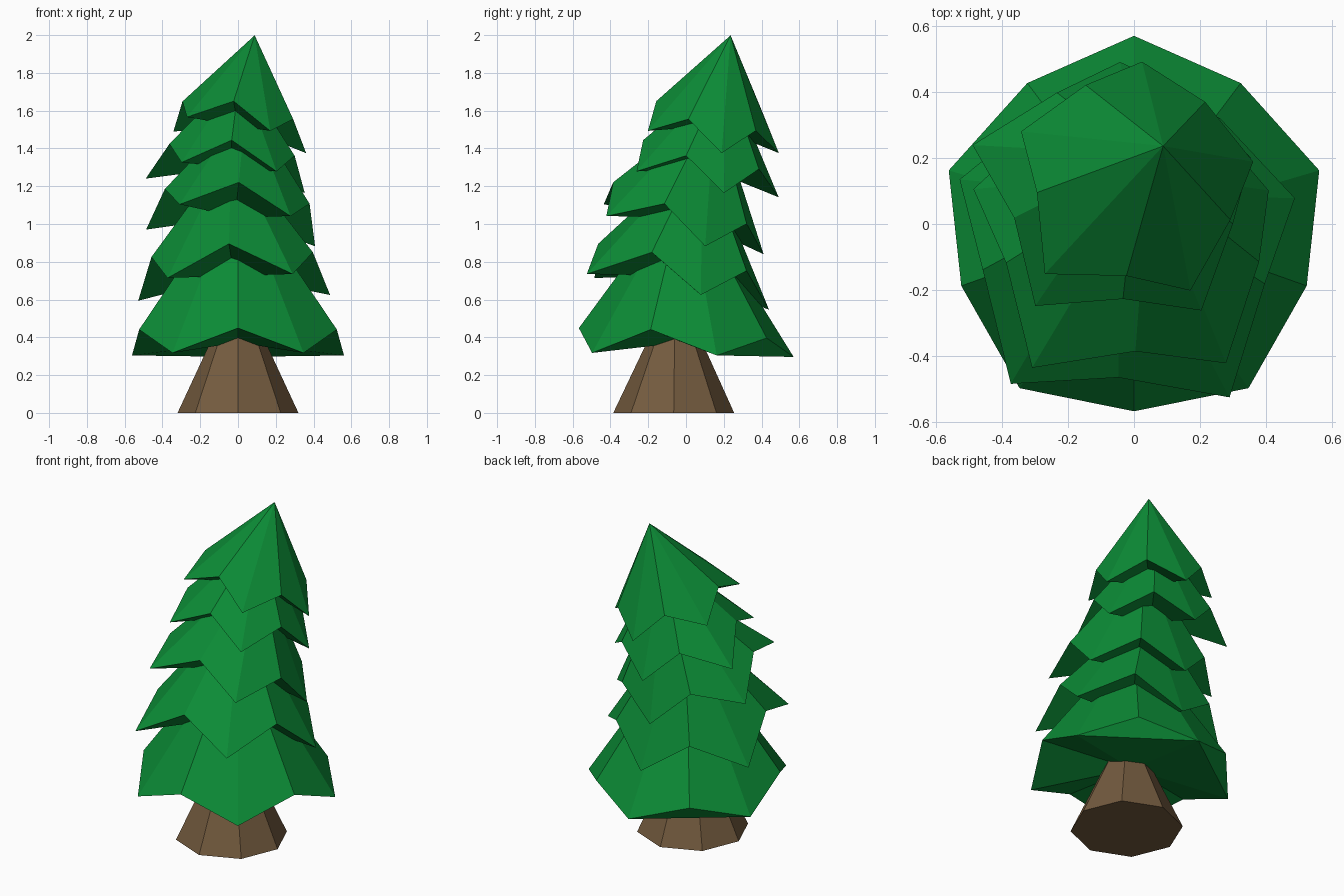
import bpy, bmesh
from math import radians, cos, sin, pi
from mathutils import Vector

cube = bpy.data.objects.get("Cube")
if cube:
    bpy.data.objects.remove(cube)


def material(name, rgb):
    mat = bpy.data.materials.new(name)
    mat.use_nodes = True
    color = (*rgb, 1)
    mat.diffuse_color = color
    mat.node_tree.nodes["Principled BSDF"].inputs["Base Color"].default_value = color
    return mat


def finish(name, bm, mat):
    bmesh.ops.recalc_face_normals(bm, faces=bm.faces)
    mesh = bpy.data.meshes.new(name)
    bm.to_mesh(mesh)
    bm.free()
    mesh.materials.append(mat)
    obj = bpy.data.objects.new(name, mesh)
    bpy.context.collection.objects.link(obj)
    return obj


def ring(bm, center, radii, start, turn=None):
    """One vertex per radius, evenly spaced around the centre."""
    verts = []
    for i, radius in enumerate(radii):
        a = start + 2 * pi * i / len(radii)
        p = Vector((radius * cos(a), radius * sin(a), 0))
        if turn:
            p.rotate(turn)
        verts.append(bm.verts.new(Vector(center) + p))
    return verts


def foliage_tier(name, center, lean, r_tips, r_notch, notch, height, spin, closed=()):
    """Zigzag-edged cone: five low tips, five raised notches, one apex.
    The underside fans to a middle point; closed notches are filled below."""
    center = Vector(center)
    axis = Vector((*lean, 1)).normalized()
    turn = Vector((0, 0, 1)).rotation_difference(axis)
    start = radians(spin)
    bm = bmesh.new()
    tips = ring(bm, center, r_tips, start, turn)
    notches = ring(bm, center + axis * notch, [r_notch] * 5, start + pi / 5, turn)
    apex = bm.verts.new(center + axis * height)
    middle = bm.verts.new(center + axis * notch / 2)
    for i in range(5):
        a, n, b = tips[i], notches[i], tips[(i + 1) % 5]
        bm.faces.new((a, n, apex))
        bm.faces.new((n, b, apex))
        if i in closed:
            n.co -= axis * notch * 0.25
            bm.faces.new((b, n, a))
            bm.faces.new((b, a, middle))
        else:
            bm.faces.new((n, a, middle))
            bm.faces.new((b, n, middle))
    return finish(name, bm, green)


green = material("leaf green", (0.0035, 0.262, 0.037))
brown = material("bark brown", (0.173, 0.104, 0.049))

# Tapered eight-sided trunk
bm = bmesh.new()
base = ring(bm, (0, -0.065, 0), [0.32] * 8, 0)
top = ring(bm, (0, -0.06, 0.42), [0.125] * 8, 0)
for i in range(8):
    j = (i + 1) % 8
    bm.faces.new((base[i], base[j], top[j], top[i]))
bm.faces.new(base)
bm.faces.new(top)
finish("trunk", bm, brown)

# Foliage tiers: centre, lean, tip radii from the back round by the right side,
# notch radius, notch height, height, spin
tiers = {
    "bottom_tier": ((0, -0.02, 0.308), (0, 0.02), [0.59] * 5, 0.55, 0.13, 0.91, 90, (0, 4)),
    "lower_tier": ((-0.02, -0.056, 0.64), (-0.02, 0.19),
                   (0.505, 0.545, 0.56, 0.57, 0.525), 0.45, 0.175, 0.78, 87),
    "middle_tier": ((-0.023, -0.037, 0.964), (0.1, 0.28),
                    (0.465, 0.485, 0.51, 0.495, 0.46), 0.405, 0.155, 0.71, 91),
    "upper_tier": ((-0.045, 0.085, 1.229), (0.1, 0.215),
                   (0.415, 0.47, 0.43, 0.43, 0.42), 0.35, 0.145, 0.6, 89),
    "top_tier": ((-0.014, 0.123, 1.46), (0.19, 0.21),
                 (0.38, 0.365, 0.39, 0.375, 0.39), 0.315, 0.125, 0.56, 83),
}
for name, args in tiers.items():
    foliage_tier(name, *args)
